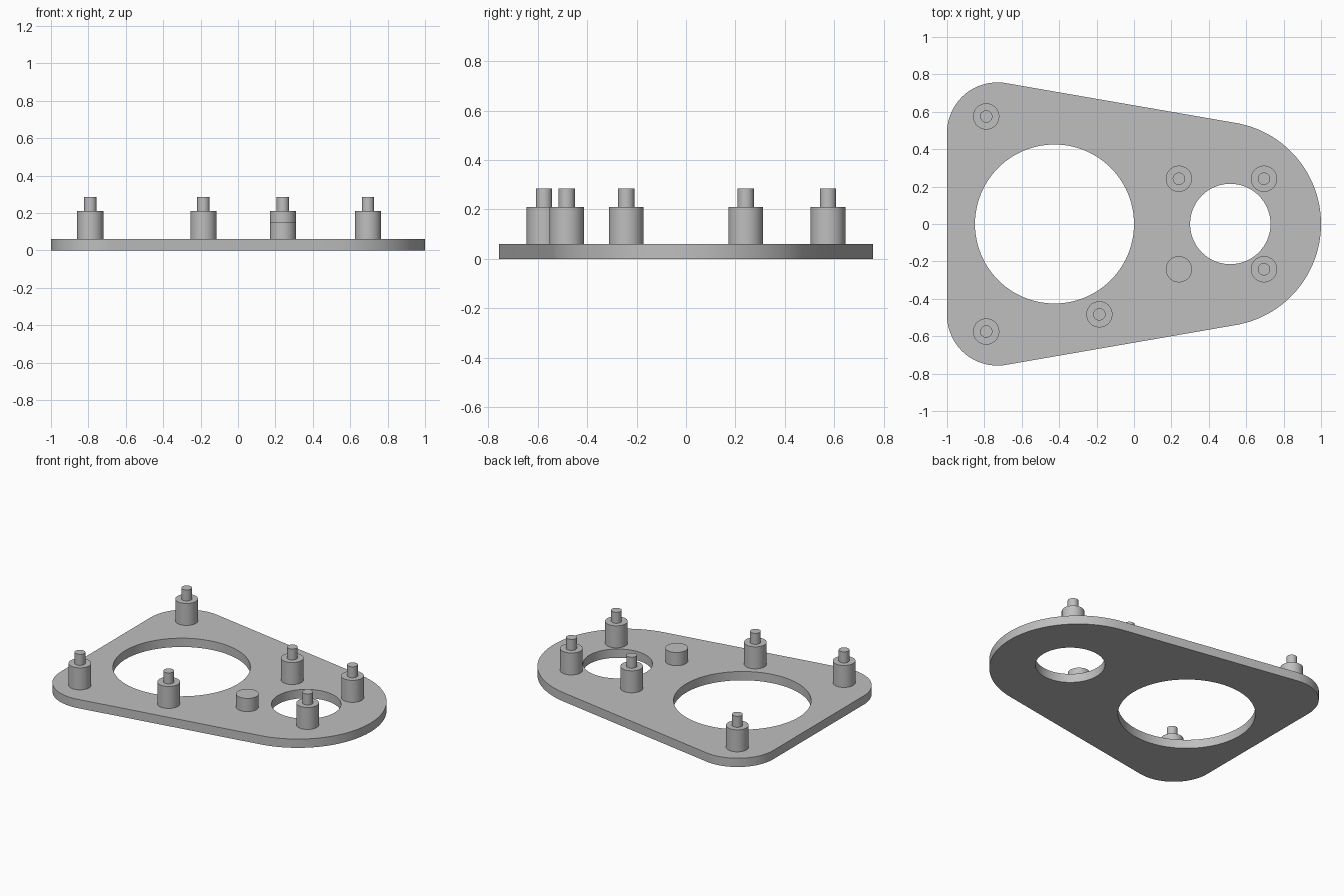
import bpy
import bmesh
from math import sin, cos, radians, pi

cube = bpy.data.objects.get("Cube")
if cube:
    bpy.data.objects.remove(cube, do_unlink=True)

THICK = 0.06      # plate thickness
POST_TOP = 0.21
PIN_TOP = 0.285

grey = bpy.data.materials.new("plain grey")
grey.use_nodes = True
colour = (0.52, 0.52, 0.52, 1)
grey.diffuse_color = colour
grey.node_tree.nodes["Principled BSDF"].inputs["Base Color"].default_value = colour


def finish(bm, name):
    """Turn a bmesh into a smooth-shaded object with sharp rims."""
    bmesh.ops.recalc_face_normals(bm, faces=bm.faces)
    mesh = bpy.data.meshes.new(name)
    bm.to_mesh(mesh)
    bm.free()
    mesh.materials.append(grey)
    mesh.shade_smooth()
    mesh.set_sharp_from_angle(angle=radians(30))
    obj = bpy.data.objects.new(name, mesh)
    bpy.context.collection.objects.link(obj)
    return obj


def arc(cx, cy, r, start, end, steps):
    """Points along an arc, angles in degrees."""
    angles = [radians(start + (end - start) * i / steps) for i in range(steps + 1)]
    return [(cx + r * cos(a), cy + r * sin(a)) for a in angles]


def cylinder(name, x, y, r, z0, z1):
    bm = bmesh.new()
    bmesh.ops.create_cone(bm, cap_ends=True, segments=48, radius1=r, radius2=r, depth=z1 - z0)
    bmesh.ops.translate(bm, verts=bm.verts, vec=(x, y, (z0 + z1) / 2))
    return finish(bm, name)


# Plate: wide rounded nose on +x, two rounded corners on -x, two round holes
slant = 80.2
outline = (arc(0.452, 0, 0.548, -slant, slant, 64)
           + arc(-0.73, 0.487, 0.27, slant, 180, 32)
           + arc(-0.73, -0.487, 0.27, 180, 360 - slant, 32))
large_hole = arc(-0.425, 0, 0.425, 0, 360, 96)[:-1]
small_hole = arc(0.515, 0, 0.215, 0, 360, 72)[:-1]

bm = bmesh.new()
edges = []
for loop in (outline, large_hole, small_hole):
    verts = [bm.verts.new((x, y, 0)) for x, y in loop]
    edges += [bm.edges.new((verts[i - 1], verts[i])) for i in range(len(verts))]
bmesh.ops.triangle_fill(bm, use_beauty=True, use_dissolve=False, edges=edges, normal=(0, 0, 1))
top = bmesh.ops.extrude_face_region(bm, geom=bm.faces[:])["geom"]
bmesh.ops.translate(bm, vec=(0, 0, THICK),
                    verts=[v for v in top if isinstance(v, bmesh.types.BMVert)])
finish(bm, "plate")

# Stepped posts: a thick standoff with a thin locating pin on top
posts = {
    "back_right_corner": (-0.79, 0.575),
    "front_right_corner": (-0.79, -0.575),
    "front_middle": (-0.185, -0.483),
    "inner_back": (0.24, 0.242),
    "outer_back": (0.695, 0.242),
    "outer_front": (0.695, -0.242),
}
for label, (x, y) in posts.items():
    cylinder(label + "_post", x, y, 0.07, THICK, POST_TOP)
    cylinder(label + "_pin", x, y, 0.033, POST_TOP, PIN_TOP)

# Short plain post without a pin
cylinder("short_post", 0.24, -0.242, 0.07, THICK, 0.15)
